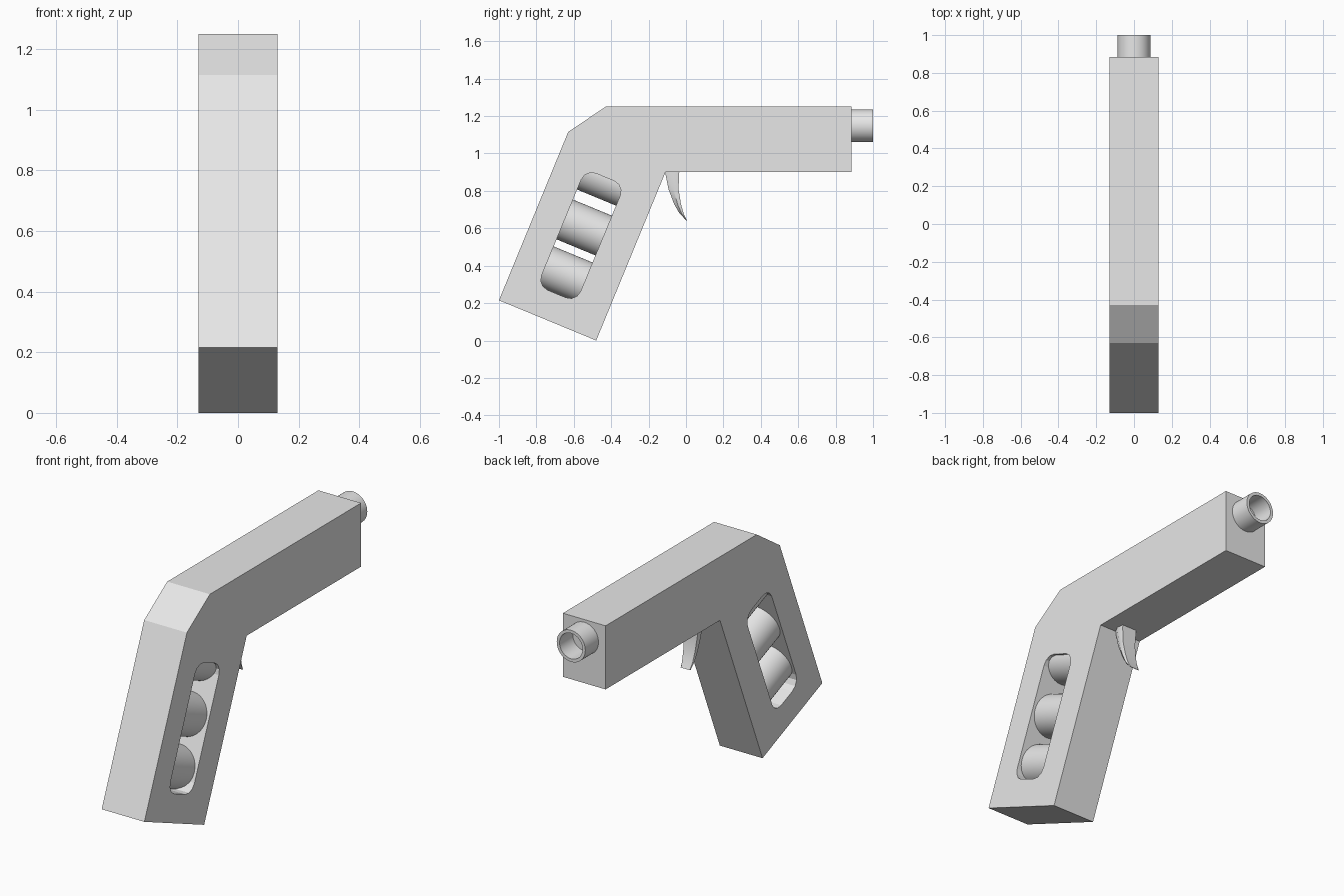
import bpy, bmesh, math
from mathutils import Vector, Matrix

if "Cube" in bpy.data.objects:
    bpy.data.objects.remove(bpy.data.objects["Cube"], do_unlink=True)

grey = bpy.data.materials.new("light_grey")
grey.use_nodes = True
grey.diffuse_color = (0.8, 0.8, 0.8, 1)
grey.node_tree.nodes["Principled BSDF"].inputs["Base Color"].default_value = grey.diffuse_color

# Grip directions: u runs from its back to its front, v runs up its length
GRIP_BASE = Vector((0, -1.0, 0.215))
U = Vector((0, 0.924, -0.382))
V = Vector((0, 0.382, 0.924))


def grip_point(u, v):
    return GRIP_BASE + U * u + V * v


def finish(name, bm, smooth=False):
    bmesh.ops.recalc_face_normals(bm, faces=bm.faces[:])
    mesh = bpy.data.meshes.new(name)
    bm.to_mesh(mesh)
    bm.free()
    mesh.materials.append(grey)
    obj = bpy.data.objects.new(name, mesh)
    bpy.context.collection.objects.link(obj)
    if smooth:
        bpy.ops.object.select_all(action='DESELECT')
        obj.select_set(True)
        bpy.context.view_layer.objects.active = obj
        bpy.ops.object.shade_smooth_by_angle(angle=math.radians(40))
    return obj


def side_prism(name, points, half_width):
    """Extrude a (y, z) outline across x."""
    bm = bmesh.new()
    face = bm.faces.new([bm.verts.new((-half_width, y, z)) for y, z in points])
    new = bmesh.ops.extrude_face_region(bm, geom=[face])["geom"]
    verts = [g for g in new if isinstance(g, bmesh.types.BMVert)]
    bmesh.ops.translate(bm, verts=verts, vec=(2 * half_width, 0, 0))
    return finish(name, bm)


def lathe(name, profile, centre, axis, steps=48):
    """Spin a closed (radius, distance along axis) outline round an axis."""
    bm = bmesh.new()
    turn = Vector((0, 0, 1)).rotation_difference(axis).to_matrix().to_4x4()
    place = Matrix.Translation(centre) @ turn
    verts = [bm.verts.new(place @ Vector((r, 0, d))) for r, d in profile]
    edges = [bm.edges.new((verts[i], verts[(i + 1) % len(verts)])) for i in range(len(verts))]
    bmesh.ops.spin(bm, geom=verts + edges, cent=centre, axis=axis,
                   angle=math.tau, steps=steps, use_duplicate=False)
    bmesh.ops.remove_doubles(bm, verts=bm.verts[:], dist=0.0005)
    return finish(name, bm, smooth=True)


# Barrel housing and raked grip in one outline
body = side_prism("body", [(-1.0, 0.215), (-0.48, 0.0), (-0.11, 0.90), (0.885, 0.90),
                           (0.885, 1.25), (-0.43, 1.25), (-0.63, 1.115)], 0.13)

# Rounded slot through the grip
slot = []
for cu, cv, start in ((0.325, 0.765, 0), (0.22, 0.765, 90), (0.22, 0.21, 180), (0.325, 0.21, 270)):
    for step in range(4):
        a = math.radians(start + step * 30)
        p = grip_point(cu + 0.06 * math.cos(a), cv + 0.06 * math.sin(a))
        slot.append((p.y, p.z))
cutter = side_prism("slot_cutter", slot, 0.3)
cutter.hide_render = True
cutter.hide_viewport = True
cut = body.modifiers.new("slot", 'BOOLEAN')
cut.operation = 'DIFFERENCE'
cut.solver = 'EXACT'
cut.object = cutter
bpy.context.view_layer.objects.active = body
bpy.ops.object.modifier_apply(modifier=cut.name)
bpy.data.objects.remove(cutter, do_unlink=True)

# Three round cells lying across the grip, seen through the slot
for i, height in enumerate((0.263, 0.534, 0.822)):
    lathe(f"cell_{i + 1}", [(0, 0), (0.115, 0), (0.115, 0.36), (0, 0.36)],
          grip_point(0.09, height), U)

# Hollow nozzle
lathe("nozzle", [(0.087, -0.03), (0.087, 0.115), (0.07, 0.115), (0.07, -0.03)],
      Vector((0, 0.885, 1.148)), Vector((0, 1, 0)))

# Crescent trigger, narrowing towards its tip
bm = bmesh.new()
rings = []
for back, front, z, half in ((-0.112, -0.035, 0.92, 0.05), (-0.108, -0.037, 0.88, 0.049),
                             (-0.094, -0.040, 0.81, 0.045), (-0.064, -0.027, 0.73, 0.039),
                             (-0.035, -0.013, 0.68, 0.035), (0.002, 0.005, 0.642, 0.03)):
    mid = (back + front) / 2
    rings.append([bm.verts.new(p) for p in (
        (-half, mid, z), (-half * 0.6, back, z), (half * 0.6, back, z),
        (half, mid, z), (half * 0.9, front, z), (-half * 0.9, front, z))])
for low, high in zip(rings, rings[1:]):
    for k in range(6):
        bm.faces.new((low[k], low[(k + 1) % 6], high[(k + 1) % 6], high[k]))
bm.faces.new(rings[0])
bm.faces.new(rings[-1])
finish("trigger", bm, smooth=True)
